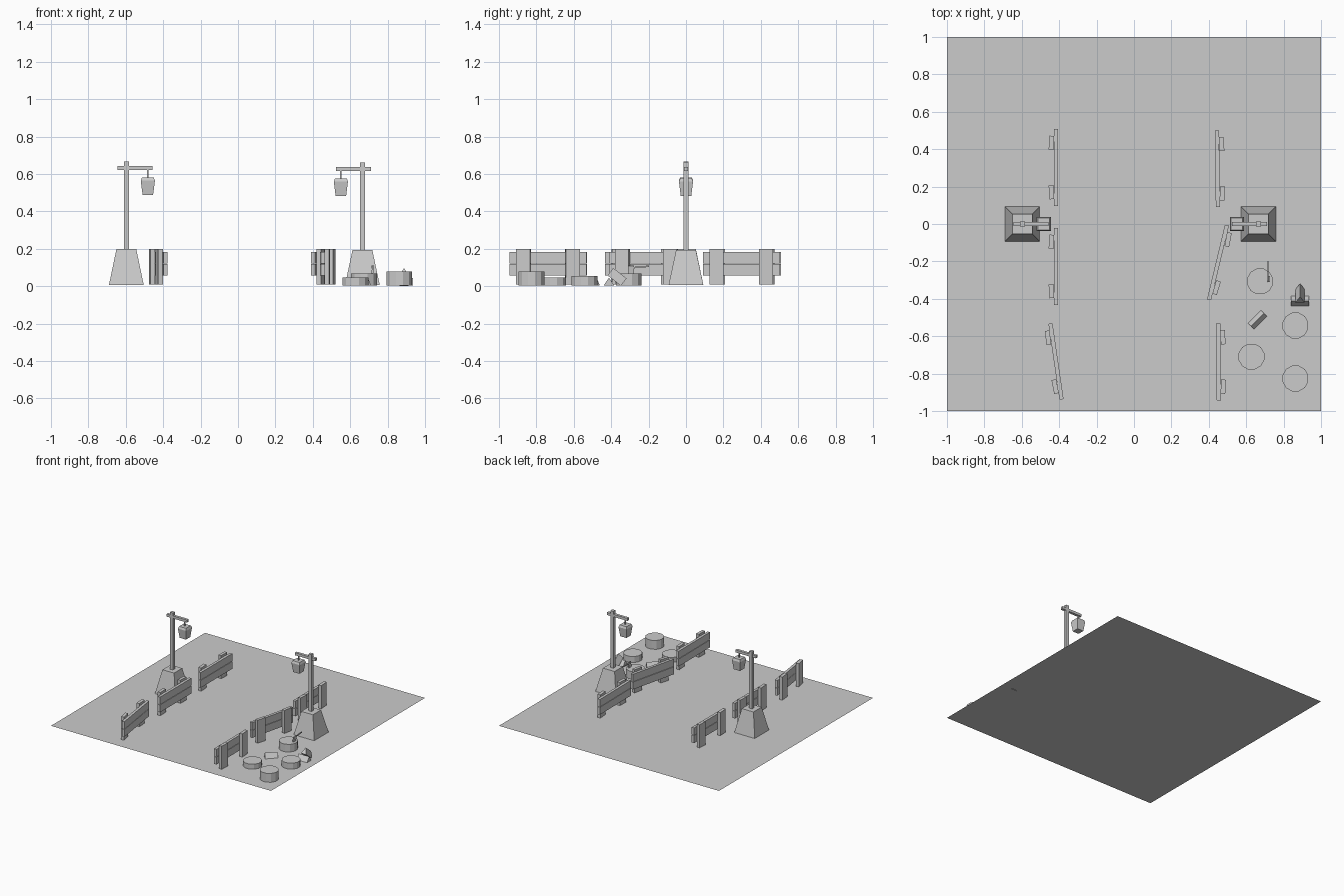
import bpy, bmesh
from math import radians, cos, sin
from mathutils import Matrix, Vector

old = bpy.data.objects.get("Cube")
if old:
    bpy.data.objects.remove(old, do_unlink=True)

grey = bpy.data.materials.new("plain grey")
grey.use_nodes = True
grey.diffuse_color = (0.6, 0.6, 0.6, 1)
grey.node_tree.nodes["Principled BSDF"].inputs["Base Color"].default_value = (0.6, 0.6, 0.6, 1)

FLOOR = 0.005


def finish(bm, name, loc=(0, 0, 0), rot=(0, 0, 0)):
    bmesh.ops.recalc_face_normals(bm, faces=bm.faces)
    mesh = bpy.data.meshes.new(name)
    bm.to_mesh(mesh)
    bm.free()
    mesh.materials.append(grey)
    obj = bpy.data.objects.new(name, mesh)
    obj.location = loc
    obj.rotation_euler = [radians(a) for a in rot]
    bpy.context.collection.objects.link(obj)
    return obj


def add_box(bm, centre, size, turn=0):
    m = (Matrix.Translation(centre) @ Matrix.Rotation(radians(turn), 4, 'Z')
         @ Matrix.Diagonal((*size, 1)))
    bmesh.ops.create_cube(bm, size=1, matrix=m)


def square_loft(name, loc, levels):
    """Stack of square rings given as (half width, height), capped at both ends."""
    bm = bmesh.new()
    rings = [[bm.verts.new((h * sx, h * sy, z))
              for sx, sy in ((-1, -1), (1, -1), (1, 1), (-1, 1))] for h, z in levels]
    for a, b in zip(rings, rings[1:]):
        for i in range(4):
            j = (i + 1) % 4
            bm.faces.new((a[i], a[j], b[j], b[i]))
    bm.faces.new(rings[0])
    bm.faces.new(rings[-1])
    return finish(bm, name, loc)


def box(name, centre, size, rot=(0, 0, 0)):
    bm = bmesh.new()
    add_box(bm, (0, 0, 0), size)
    return finish(bm, name, centre, rot)


def lamp(side, x, d, drop):
    """Lamp post whose arm reaches towards d (+1 or -1 along x)."""
    square_loft(side + "_lamp_base", (x, 0, 0), [(0.093, FLOOR + 0.001), (0.053, 0.198 - drop)])
    box(side + "_lamp_pole", (x, 0, 0.43 - drop / 2), (0.027, 0.027, 0.472 - drop))
    box(side + "_lamp_arm", (x + d * 0.047, 0, 0.631 - drop), (0.186, 0.022, 0.021))
    lx = x + d * 0.115
    box(side + "_lantern_hook", (lx, 0, 0.6 - drop), (0.008, 0.008, 0.045))
    square_loft(side + "_lantern", (lx, 0, -drop),
                [(0.028, 0.488), (0.038, 0.565), (0.031, 0.582)])


def fence(name, x, y, turn, side):
    """Two planks along y with two posts on the given x side."""
    bm = bmesh.new()
    for z in (0.087, 0.151):
        add_box(bm, (0, 0, z), (0.022, 0.41, 0.061))
    for py, tilt in ((0.132, 3), (-0.132, -3)):
        add_box(bm, (side * 0.024, py, 0.105), (0.025, 0.075, 0.19), tilt * side)
    finish(bm, name, (x, y, 0), (0, 0, turn))


def stump(name, x, y, top):
    bm = bmesh.new()
    bmesh.ops.create_cone(bm, cap_ends=True, segments=12, radius1=0.071, radius2=0.071,
                          depth=top - FLOOR)
    finish(bm, name, (x, y, (top + FLOOR) / 2), (0, 0, 15))


def split_log(name, loc, length, width, height, rot):
    """Triangular prism along local x, flat side down."""
    bm = bmesh.new()
    profile = ((-width / 2, 0), (width / 2, 0), (0, height))
    ends = [[bm.verts.new((s * length / 2, y, z)) for y, z in profile] for s in (-1, 1)]
    for e in ends:
        bm.faces.new(e)
    for i in range(3):
        j = (i + 1) % 3
        bm.faces.new((ends[0][i], ends[0][j], ends[1][j], ends[1][i]))
    finish(bm, name, loc, rot)


# Ground sheet
bm = bmesh.new()
bmesh.ops.create_grid(bm, x_segments=1, y_segments=1, size=1)
finish(bm, "ground_sheet", (0, 0, FLOOR))

# Lamps on both sides of the path
lamp("right", -0.597, 1, 0)
lamp("left", 0.665, -1, 0.005)

# Fences
fence("right_back_fence", -0.418, 0.302, 0, -1)
fence("right_middle_fence", -0.418, -0.227, 0, -1)
fence("right_front_fence", -0.417, -0.735, 8.3, -1)
fence("left_back_fence", 0.446, 0.295, 0.7, 1)
fence("left_middle_fence", 0.449, -0.206, -13.5, 1)
fence("left_front_fence", 0.452, -0.738, 0.4, 1)

# Chopping stumps
stump("axe_stump", 0.674, -0.307, 0.068)
stump("side_stump", 0.863, -0.543, 0.054)
stump("low_stump", 0.628, -0.709, 0.046)
stump("corner_stump", 0.863, -0.826, 0.078)

# Axe stuck in its stump
box("axe_head", (0.72, -0.295, 0.085), (0.01, 0.032, 0.05), (0, 8, 0))
box("axe_handle", (0.717, -0.25, 0.102), (0.006, 0.105, 0.008), (5, 0, 0))

# Split firewood
split_log("loose_log", (0.66, -0.512, FLOOR), 0.097, 0.046, 0.04, (0, 0, 45))
split_log("flat_log", (0.888, -0.412, FLOOR), 0.095, 0.055, 0.04, (0, 0, 0))
split_log("leaning_log", (0.888, -0.384, 0.03), 0.09, 0.048, 0.05, (0, 38, -90 + 180))
